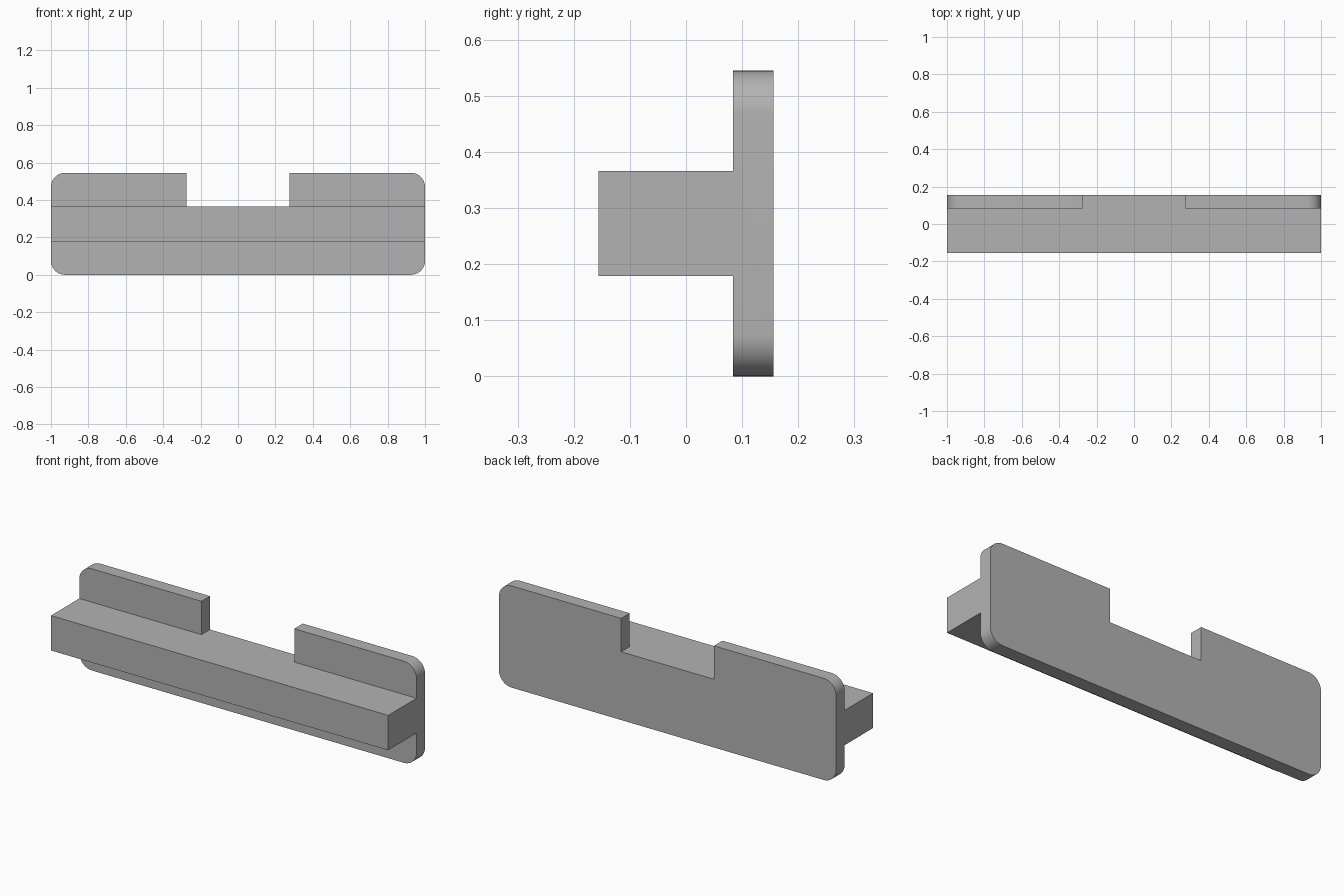
import bpy, bmesh, math
from mathutils import Vector

old = bpy.data.objects.get("Cube")
if old:
    bpy.data.objects.remove(old, do_unlink=True)

# Main dimensions
HALF, TOP, RADIUS = 1.0, 0.545, 0.075
BAR_LOW, BAR_HIGH, NOTCH = 0.179, 0.366, 0.275
FRONT, PLATE_FRONT, BACK = -0.156, 0.084, 0.156
STEPS = 10

grey = bpy.data.materials.new("plain grey")
grey.use_nodes = True
colour = (0.45, 0.45, 0.45, 1)
grey.diffuse_color = colour
grey.node_tree.nodes["Principled BSDF"].inputs["Base Color"].default_value = colour


def corner(cx, cz, start):
    """Quarter arc, anticlockwise from the start angle in degrees."""
    angles = [math.radians(start + 90 * i / STEPS) for i in range(STEPS + 1)]
    return [(cx + RADIUS * math.cos(a), cz + RADIUS * math.sin(a)) for a in angles]


bm = bmesh.new()


def panel(points):
    return bm.faces.new([bm.verts.new((x, PLATE_FRONT, z)) for x, z in points])


# Plate front: lower strip, middle strip behind the bar, two upper tabs
inner = HALF - RADIUS
panel(corner(-inner, RADIUS, 180) + corner(inner, RADIUS, 270)
      + [(HALF, BAR_LOW), (-HALF, BAR_LOW)])
middle = panel([(-HALF, BAR_LOW), (HALF, BAR_LOW), (HALF, BAR_HIGH),
                (NOTCH, BAR_HIGH), (-NOTCH, BAR_HIGH), (-HALF, BAR_HIGH)])
right_tab = [(NOTCH, BAR_HIGH), (HALF, BAR_HIGH)] + corner(inner, TOP - RADIUS, 0) + [(NOTCH, TOP)]
panel(right_tab)
panel([(-x, z) for x, z in reversed(right_tab)])
bmesh.ops.remove_doubles(bm, verts=bm.verts[:], dist=1e-5)


def extrude(faces, offset):
    out = bmesh.ops.extrude_face_region(bm, geom=faces)["geom"]
    moved = [v for v in out if isinstance(v, bmesh.types.BMVert)]
    bmesh.ops.translate(bm, verts=moved, vec=Vector((0, offset, 0)))


# Plate thickness, then the bar projecting from its middle strip
extrude(bm.faces[:], BACK - PLATE_FRONT)
middle = next(f for f in bm.faces
              if all(abs(v.co.y - PLATE_FRONT) < 1e-4 for v in f.verts)
              and abs(f.calc_center_bounds().z - (BAR_LOW + BAR_HIGH) / 2) < 1e-3)
extrude([middle], FRONT - PLATE_FRONT)
bmesh.ops.recalc_face_normals(bm, faces=bm.faces[:])
bmesh.ops.dissolve_limit(bm, angle_limit=0.01, verts=bm.verts[:], edges=bm.edges[:])

mesh = bpy.data.meshes.new("notched_plate_with_bar")
bm.to_mesh(mesh)
bm.free()
mesh.materials.append(grey)
body = bpy.data.objects.new("notched_plate_with_bar", mesh)
bpy.context.collection.objects.link(body)

# Smooth rounded corners, sharp edges elsewhere
bpy.ops.object.select_all(action="DESELECT")
body.select_set(True)
bpy.context.view_layer.objects.active = body
bpy.ops.object.shade_smooth_by_angle(angle=math.radians(30))
